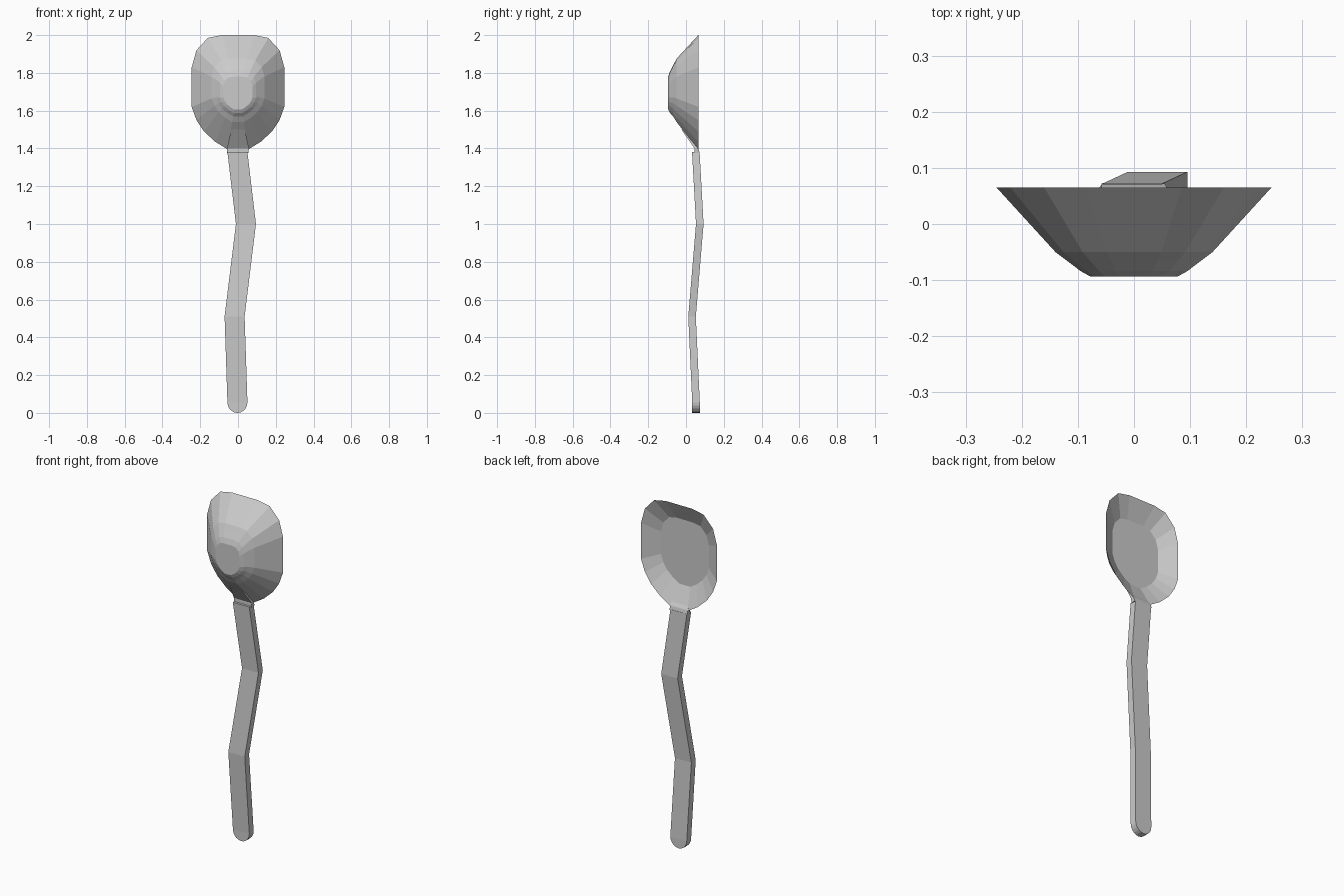
import bpy, math

if "Cube" in bpy.data.objects:
    bpy.data.objects.remove(bpy.data.objects["Cube"])


def make(name, verts, faces):
    mesh = bpy.data.meshes.new(name)
    mesh.from_pydata(verts, [], faces)
    mesh.update()
    ob = bpy.data.objects.new(name, mesh)
    bpy.context.collection.objects.link(ob)
    return ob


def loft(name, rings):
    """Skin equal-sized vertex loops and cap both ends."""
    n = len(rings[0])
    faces = [(a * n + i, a * n + (i + 1) % n, (a + 1) * n + (i + 1) % n, (a + 1) * n + i)
             for a in range(len(rings) - 1) for i in range(n)]
    last = (len(rings) - 1) * n
    faces.append(tuple(reversed(range(n))))
    faces.append(tuple(range(last, last + n)))
    return make(name, [v for r in rings for v in r], faces)


# Bowl: half rim outline (x, z), mirrored, then lofted from inner floor over the rim to the outside
half = [(0.085, 2.0), (0.16, 1.985), (0.22, 1.92), (0.245, 1.83), (0.245, 1.62),
        (0.22, 1.55), (0.18, 1.49), (0.12, 1.435), (0.055, 1.395)]
outline = half + [(-x, z) for x, z in reversed(half)]


def bowl_ring(y, half_width, low, high):
    return [(x * half_width / 0.245, y, low + (z - 1.395) / 0.605 * (high - low))
            for x, z in outline]


loft("bowl", [bowl_ring(*r) for r in (
    (0.01, 0.155, 1.51, 1.89),
    (0.065, 0.245, 1.395, 2.0),
    (-0.05, 0.14, 1.54, 1.875),
    (-0.068, 0.116, 1.57, 1.84),
    (-0.084, 0.095, 1.587, 1.81),
    (-0.094, 0.077, 1.605, 1.78))])


# Neck: tapered collar blending into the underside of the bowl
def rect(z, x0, x1, y0, y1):
    return [(x0, y0, z), (x1, y0, z), (x1, y1, z), (x0, y1, z)]


loft("neck", [rect(1.375, -0.058, 0.055, 0.045, 0.072),
              rect(1.4, -0.058, 0.058, 0.045, 0.066),
              rect(1.5, -0.036, 0.036, -0.024, 0.0)])

# Handle: bent flat bar with a half-round end
w, t = 0.053, 0.02
path = [(-0.003, 0.052, 1.38), (0.042, 0.073, 1.0), (-0.018, 0.032, 0.51), (-0.003, 0.053, 0.056)]
outline_2d = [(x + w, y, z) for x, y, z in path]
cx, cy, cz = path[-1]
outline_2d += [(cx + w * math.cos(a), cy, cz - 0.056 * math.sin(a))
               for a in (math.pi * k / 10 for k in range(1, 10))]
outline_2d += [(x - w, y, z) for x, y, z in reversed(path)]
n = len(outline_2d)
verts = [(x, y + s, z) for s in (-t, t) for x, y, z in outline_2d]
faces = [(i, i + n, (i + 1) % n + n, (i + 1) % n) for i in range(n)]
for o, flip in ((0, False), (n, True)):
    # three bar segments plus the rounded tip
    caps = [[k, k + 1, n - 2 - k, n - 1 - k] for k in range(3)] + [list(range(3, n - 3))]
    faces += [tuple(o + i for i in (reversed(c) if flip else c)) for c in caps]
make("handle", verts, faces)

# Consistent outward normals
import bmesh
for ob in bpy.data.objects:
    bm = bmesh.new()
    bm.from_mesh(ob.data)
    bmesh.ops.recalc_face_normals(bm, faces=bm.faces)
    bm.to_mesh(ob.data)
    bm.free()
